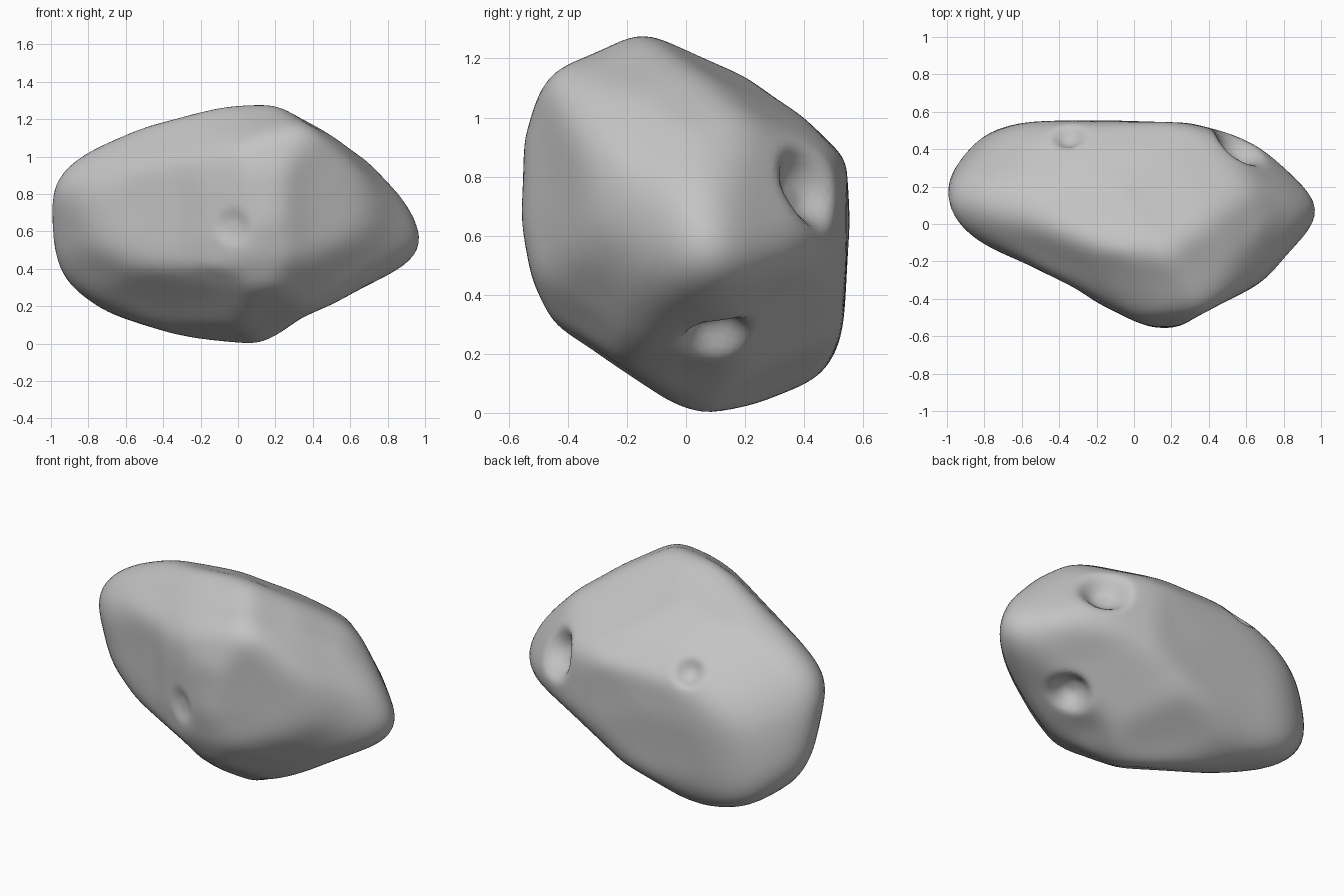
import bpy
import bmesh
from math import sin, cos, radians
from mathutils import Vector
from mathutils.bvhtree import BVHTree

old_cube = bpy.data.objects.get("Cube")
if old_cube:
    bpy.data.objects.remove(old_cube, do_unlink=True)

# Carving outlines, each drawn around the middle of the rock
front_outline = [(-1, .13), (-.96, .24), (-.9, .31), (-.73, .43), (-.5, .52), (-.1, .63),
                 (.2, .64), (.37, .57), (.55, .48), (.75, .28), (.9, .11), (.96, .01),
                 (1.01, -.1), (.92, -.2), (.5, -.43), (.34, -.5), (.14, -.64), (-.05, -.64),
                 (-.3, -.6), (-.55, -.52), (-.77, -.44), (-.89, -.35), (-.96, -.23),
                 (-.99, -.08), (-1, .06)]
side_outline = [(-.23, .64), (-.02, .64), (.07, .59), (.31, .42), (.4, .36), (.54, .22),
                (.555, .01), (.53, -.36), (.5, -.44), (.44, -.53), (.37, -.57), (.19, -.64),
                (0, -.64), (-.07, -.62), (-.22, -.53), (-.44, -.35), (-.52, -.19),
                (-.555, 0), (-.545, .29), (-.5, .43), (-.46, .5), (-.35, .58)]
top_outline = [(-1, .2), (-.98, .29), (-.92, .39), (-.84, .46), (-.62, .54), (-.3, .56),
               (.3, .54), (.52, .48), (.65, .42), (.94, .22), (1.01, .08), (.94, -.05),
               (.72, -.31), (.4, -.46), (.23, -.555), (.1, -.555), (-.02, -.51),
               (-.18, -.43), (-.32, -.34), (-.6, -.2), (-.92, -.06), (-.97, 0)]
front_corner_outline = [(-.78, .4), (-.74, .47), (-.58, .55), (-.36, .6), (.02, .55),
                        (.4, .4), (.59, .3), (.67, .22), (.79, -.01), (.87, -.24),
                        (.86, -.32), (.78, -.37), (.36, -.54), (.06, -.62), (-.13, -.52),
                        (-.28, -.39), (-.56, -.17), (-.69, .01), (-.74, .22)]
back_corner_outline = [(-.87, .06), (-.84, .17), (-.74, .3), (-.6, .43), (-.33, .58),
                       (-.05, .69), (.14, .62), (.28, .53), (.62, .21), (.78, .01),
                       (.77, -.06), (.71, -.36), (.6, -.57), (.42, -.67), (.18, -.72),
                       (-.01, -.67), (-.34, -.49), (-.67, -.19), (-.83, -.06)]
under_corner_outline = [(-.73, .21), (-.7, .33), (-.55, .48), (-.34, .62), (-.24, .61),
                        (.22, .49), (.46, .38), (.65, .26), (.79, .13), (.89, -.03),
                        (.93, -.28), (.92, -.38), (.87, -.45), (.69, -.53), (.5, -.57),
                        (-.1, -.54), (-.44, -.39), (-.56, -.24), (-.67, -.06), (-.73, .09)]


def make_carver(outline, turn, tilt):
    """An outline with the two axes of the plane in which it lies."""
    a, e = radians(turn), radians(tilt)
    right = Vector((cos(a), sin(a), 0))
    up = Vector((-sin(e) * sin(a), sin(e) * cos(a), cos(e)))
    return [Vector(p) for p in outline], right, up


def reach(direction, carver):
    """Distance along a direction from the middle until the outline is crossed."""
    outline, right, up = carver
    ray = Vector((direction.dot(right), direction.dot(up)))
    if ray.length < 1e-4:
        return 10.0
    best = 0.0
    for start, end in zip(outline, outline[1:] + outline[:1]):
        edge = end - start
        slope = ray.cross(edge)
        if abs(slope) < 1e-9:
            continue
        along = start.cross(edge) / slope
        share = start.cross(ray) / slope
        if along > 0 and -1e-5 <= share <= 1 + 1e-5:
            best = max(best, along)
    return best or 10.0


def touch_points(carver, others):
    """Where each outline most likely touches the rock: the middle half of its depth."""
    outline, right, up = carver
    axis = right.cross(up)
    found = []
    for flat in outline:
        line = [right * flat.x + up * flat.y + axis * (step * 0.03)
                for step in range(-38, 39)]
        inside = [p for p in line
                  if all(reach(p, other) >= 0.975 for other in others)]
        if inside:
            found += [inside[0].lerp(inside[-1], share) for share in (0.25, 0.75)]
    return found


def blurred(vectors, neighbours, rounds):
    """Average each vector with its neighbours, several times over."""
    for _ in range(rounds):
        vectors = [v * 0.5 + sum((vectors[i] for i in near), Vector()) * (0.5 / len(near))
                   for v, near in zip(vectors, neighbours)]
    return vectors


def dent(bm, site, radius, depth):
    """Press a round bowl into the surface nearest to the site's direction."""
    bm.normal_update()
    aim = Vector(site).normalized()
    middle = max(bm.verts, key=lambda v: v.co.normalized().dot(aim))
    centre = middle.co.copy()
    near = [v for v in bm.verts if (v.co - centre).length < radius]
    inward = -sum((v.normal for v in near), Vector()).normalized()
    for v in near:
        t = (v.co - centre).length / radius
        t = max(0.0, (t - 0.25) / 0.75)
        v.co += inward * depth * (1 - t * t * (3 - 2 * t))


carvers = [
    make_carver(front_outline, 0, 0),
    make_carver(side_outline, 90, 0),
    make_carver(top_outline, 0, 90),
    make_carver(front_corner_outline, 35, 20),
    make_carver(back_corner_outline, 215, 20),
    make_carver(under_corner_outline, 140, -25),
]

# Inner core: the tight skin around all touch points
core = bmesh.new()
for carver in carvers:
    for point in touch_points(carver, [c for c in carvers if c is not carver]):
        core.verts.new(point)
bmesh.ops.convex_hull(core, input=core.verts)
core_tree = BVHTree.FromBMesh(core)
core.free()

# Rock body: a ball shaped between the core and the carved outside
bm = bmesh.new()
bmesh.ops.create_icosphere(bm, subdivisions=6, radius=1)
bm.verts.index_update()
neighbours = [[e.other_vert(v).index for e in v.link_edges] for v in bm.verts]
rough = []
for v in bm.verts:
    direction = v.co.normalized()
    outer = min(reach(direction, c) for c in carvers)
    hit = core_tree.ray_cast(Vector(), direction)[0]
    inner = min(hit.length, outer) if hit else outer
    rough.append(direction * (inner * 0.4 + outer * 0.6))

# Wear the edges round while giving back the lost bulk
worn = [Vector() for _ in rough]
for _ in range(3):
    lost = blurred([r - w for r, w in zip(rough, worn)], neighbours, 24)
    worn = [w + d for w, d in zip(worn, lost)]
for v, position in zip(bm.verts, worn):
    v.co = position

# Craters: back corner, underside, upper back, and a faint one in front
dent(bm, (.55, .42, .11), .17, .1)
dent(bm, (.55, .1, -.39), .14, .1)
dent(bm, (-.34, .46, .26), .1, .05)
dent(bm, (-.02, -.46, -.02), .12, .02)
bmesh.ops.smooth_vert(bm, verts=bm.verts, factor=0.5,
                      use_axis_x=True, use_axis_y=True, use_axis_z=True)
bmesh.ops.translate(bm, verts=bm.verts, vec=(0, 0, 0.64))

mesh = bpy.data.meshes.new("rock_body")
bm.to_mesh(mesh)
bm.free()
mesh.shade_smooth()

rock = bpy.data.objects.new("rock_body", mesh)
bpy.context.collection.objects.link(rock)

# Stone colour
stone = bpy.data.materials.new("stone_grey")
stone.use_nodes = True
colour = (0.55, 0.55, 0.55, 1)
stone.diffuse_color = colour
shader = next(n for n in stone.node_tree.nodes if n.type == "BSDF_PRINCIPLED")
shader.inputs["Base Color"].default_value = colour
shader.inputs["Roughness"].default_value = 0.9
mesh.materials.append(stone)
